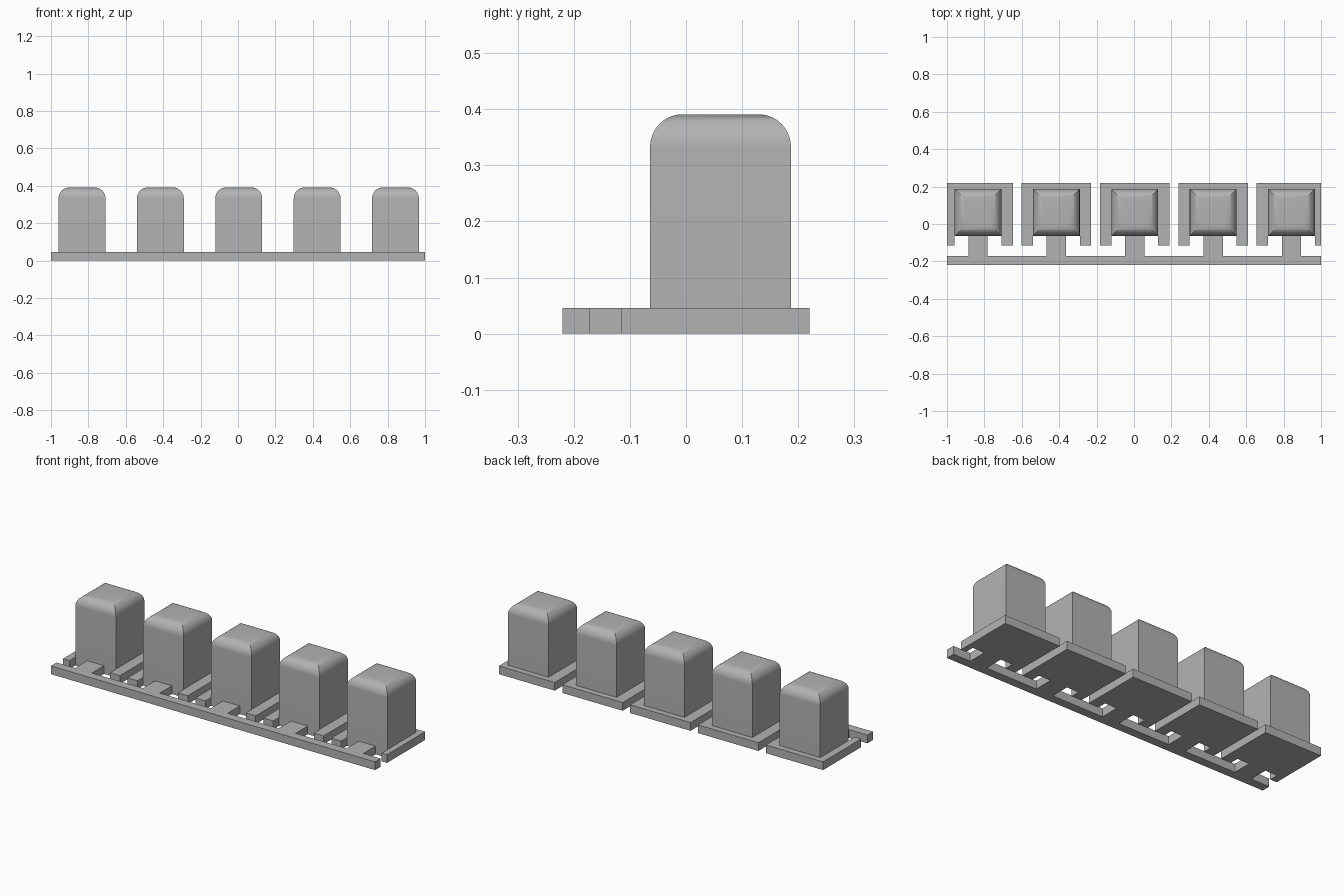
import bpy, bmesh, math

if "Cube" in bpy.data.objects:
    bpy.data.objects.remove(bpy.data.objects["Cube"])

KEYS = [-0.834 + 0.419 * i for i in range(5)]   # key centres along x
HALF = 0.125                                    # half width of a key
FRONT, BACK = -0.064, 0.187                     # key depth
BASE, TOP, ROUND = 0.046, 0.391, 0.058

grey = bpy.data.materials.new("mid grey")
grey.use_nodes = True
colour = (0.45, 0.45, 0.45, 1)
grey.diffuse_color = colour
grey.node_tree.nodes["Principled BSDF"].inputs["Base Color"].default_value = colour


def make_object(name, bm):
    bmesh.ops.recalc_face_normals(bm, faces=bm.faces)
    mesh = bpy.data.meshes.new(name)
    bm.to_mesh(mesh)
    bm.free()
    mesh.materials.append(grey)
    obj = bpy.data.objects.new(name, mesh)
    bpy.context.collection.objects.link(obj)
    return obj


# Base: front rail, with a stem and a notched pad for each key, as one outline
outline = [(-1, -0.22), (1, -0.22), (1, -0.171)]
for cx in reversed(KEYS):
    right, left = min(cx + 0.186, 1), max(cx - 0.186, -1)
    outline += [(cx + 0.052, -0.171), (cx + 0.052, FRONT),
                (cx + HALF, FRONT), (cx + HALF, -0.115),
                (right, -0.115), (right, 0.22), (left, 0.22), (left, -0.115),
                (cx - HALF, -0.115), (cx - HALF, FRONT),
                (cx - 0.052, FRONT), (cx - 0.052, -0.171)]
outline.append((-1, -0.171))

bm = bmesh.new()
face = bm.faces.new([bm.verts.new((x, y, 0)) for x, y in outline])
raised = bmesh.ops.extrude_face_region(bm, geom=[face])["geom"]
bmesh.ops.translate(bm, vec=(0, 0, BASE),
                    verts=[v for v in raised if isinstance(v, bmesh.types.BMVert)])
make_object("base_comb", bm)


# Keys: square rings that draw in along an arc, giving mitred rounded tops
def make_key(name, cx):
    levels = [(0, BASE)]
    for i in range(13):
        a = math.pi / 2 * i / 12
        levels.append((ROUND * (1 - math.cos(a)), TOP - ROUND + ROUND * math.sin(a)))
    bm = bmesh.new()
    rings = []
    for inset, z in levels:
        x, y0, y1 = HALF - inset, FRONT + inset, BACK - inset
        rings.append([bm.verts.new((cx + sx, y, z)) for sx, y in
                      ((-x, y0), (x, y0), (x, y1), (-x, y1))])
    for low, high in zip(rings, rings[1:]):
        for i in range(4):
            j = (i + 1) % 4
            bm.faces.new((low[i], low[j], high[j], high[i]))
    bm.faces.new(rings[-1])
    bm.faces.new(rings[0][::-1])
    obj = make_object(name, bm)
    bpy.ops.object.select_all(action="DESELECT")
    obj.select_set(True)
    bpy.context.view_layer.objects.active = obj
    bpy.ops.object.shade_smooth_by_angle(angle=math.radians(30))


for number, cx in enumerate(KEYS, 1):
    make_key(f"key_{number}", cx)
